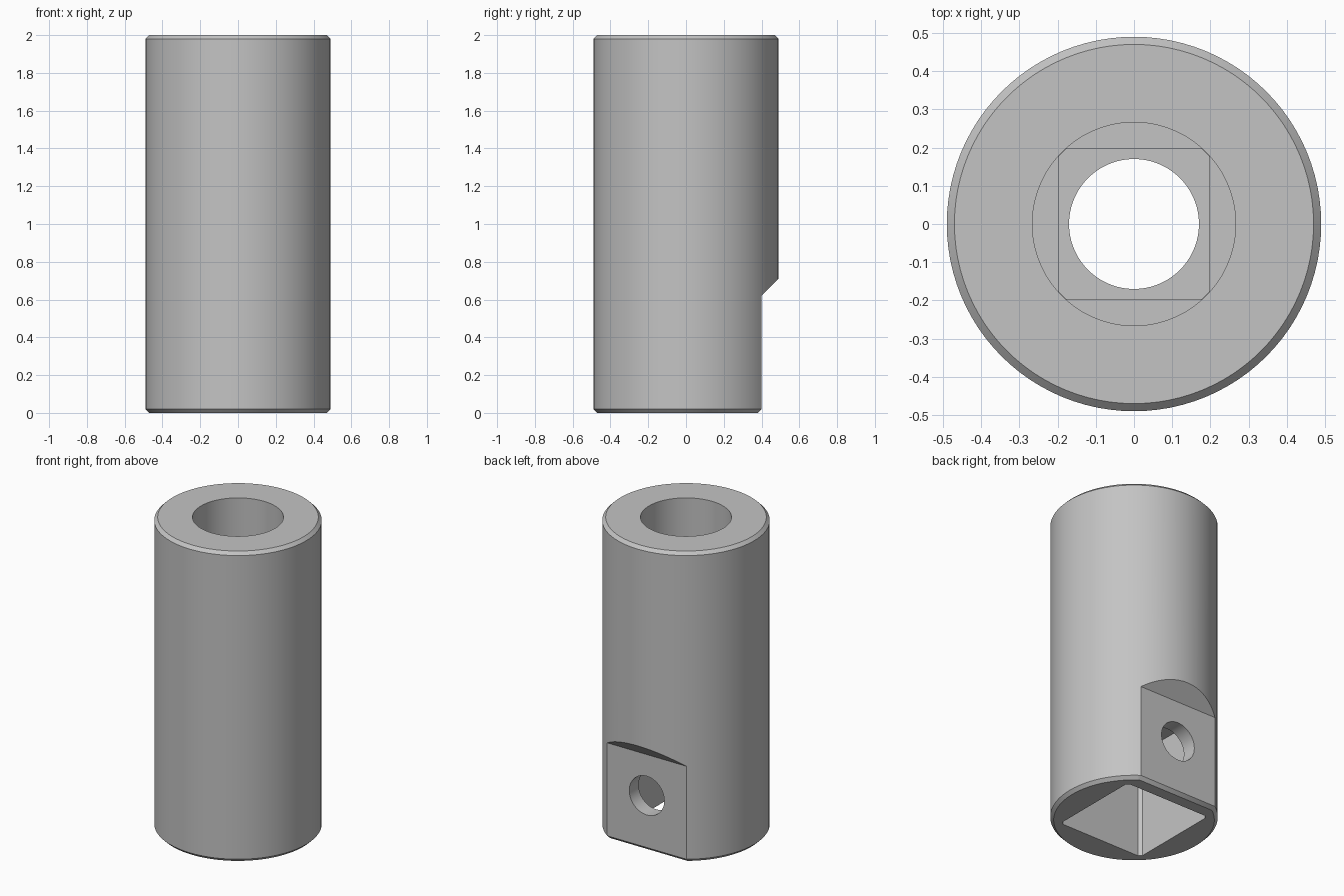
import bpy
import bmesh
from math import cos, sin, pi, radians

if "Cube" in bpy.data.objects:
    bpy.data.objects.remove(bpy.data.objects["Cube"])

RADIUS, HEIGHT, CHAMFER = 0.49, 2.0, 0.02
SEGMENTS = 96

steel = bpy.data.materials.new("grey_steel")
steel.use_nodes = True
steel.diffuse_color = (0.55, 0.55, 0.55, 1)
steel.node_tree.nodes["Principled BSDF"].inputs["Base Color"].default_value = (0.55, 0.55, 0.55, 1)


def finish(name, bm):
    bmesh.ops.remove_doubles(bm, verts=bm.verts, dist=1e-5)
    bmesh.ops.recalc_face_normals(bm, faces=bm.faces)
    mesh = bpy.data.meshes.new(name)
    bm.to_mesh(mesh)
    bm.free()
    mesh.materials.append(steel)
    obj = bpy.data.objects.new(name, mesh)
    bpy.context.collection.objects.link(obj)
    return obj


def prism(name, outline, vector):
    """Solid made by sweeping a closed outline along a vector."""
    bm = bmesh.new()
    face = bm.faces.new([bm.verts.new(p) for p in outline])
    swept = bmesh.ops.extrude_face_region(bm, geom=[face], use_keep_orig=True)
    verts = [v for v in swept["geom"] if isinstance(v, bmesh.types.BMVert)]
    bmesh.ops.translate(bm, verts=verts, vec=vector)
    return finish(name, bm)


def circle(radius, n=SEGMENTS):
    return [(radius * cos(2 * pi * i / n), radius * sin(2 * pi * i / n)) for i in range(n)]


def trimmed_square(half, trim):
    """Square with small flats across its corners."""
    corner = [(half, half - trim), (half - trim, half)]
    return [(x * c - y * s, x * s + y * c)
            for c, s in ((1, 0), (0, 1), (-1, 0), (0, -1)) for x, y in corner]


def vertical(name, outline, low, high):
    return prism(name, [(x, y, low) for x, y in outline], (0, 0, high - low))


# Chamfered cylinder
bm = bmesh.new()
rim = RADIUS - CHAMFER
rings = [[bm.verts.new((x, y, z)) for x, y in circle(r)]
         for r, z in ((rim, 0), (RADIUS, CHAMFER), (RADIUS, HEIGHT - CHAMFER), (rim, HEIGHT))]
for low, high in zip(rings, rings[1:]):
    for i in range(SEGMENTS):
        j = (i + 1) % SEGMENTS
        bm.faces.new((low[i], low[j], high[j], high[i]))
bm.faces.new(rings[0])
bm.faces.new(rings[-1])
body = finish("socket_body", bm)

# Back flat with a sloped shoulder, and the round cross hole through it
flat_profile = [(0.37, -0.01), (0.4, 0.02), (0.4, 0.62), (0.6, 0.82), (0.6, -0.01)]
cutters = [
    prism("flat_cutter", [(-0.6, y, z) for y, z in flat_profile], (1.2, 0, 0)),
    prism("cross_hole_cutter", [(x, 0, 0.355 + z) for x, z in circle(0.125, 48)], (0, 0.6, 0)),
    # Square socket below, narrow passage, inner square seat and round bore above
    vertical("socket_cutter", trimmed_square(0.305, 0.02), -0.1, 0.7),
    vertical("passage_cutter", circle(0.17), 0.6, 1.1),
    vertical("seat_cutter", trimmed_square(0.196, 0.018), 0.9, 1.3),
    vertical("bore_cutter", circle(0.266), 1.2, 2.1),
]

bpy.context.view_layer.objects.active = body
body.select_set(True)
for cutter in cutters:
    cutter.hide_render = True
    mod = body.modifiers.new(cutter.name, "BOOLEAN")
    mod.operation = "DIFFERENCE"
    mod.solver = "EXACT"
    mod.object = cutter
    bpy.ops.object.modifier_apply(modifier=mod.name)
    bpy.data.objects.remove(cutter)

bpy.ops.object.shade_smooth_by_angle(angle=radians(25))
